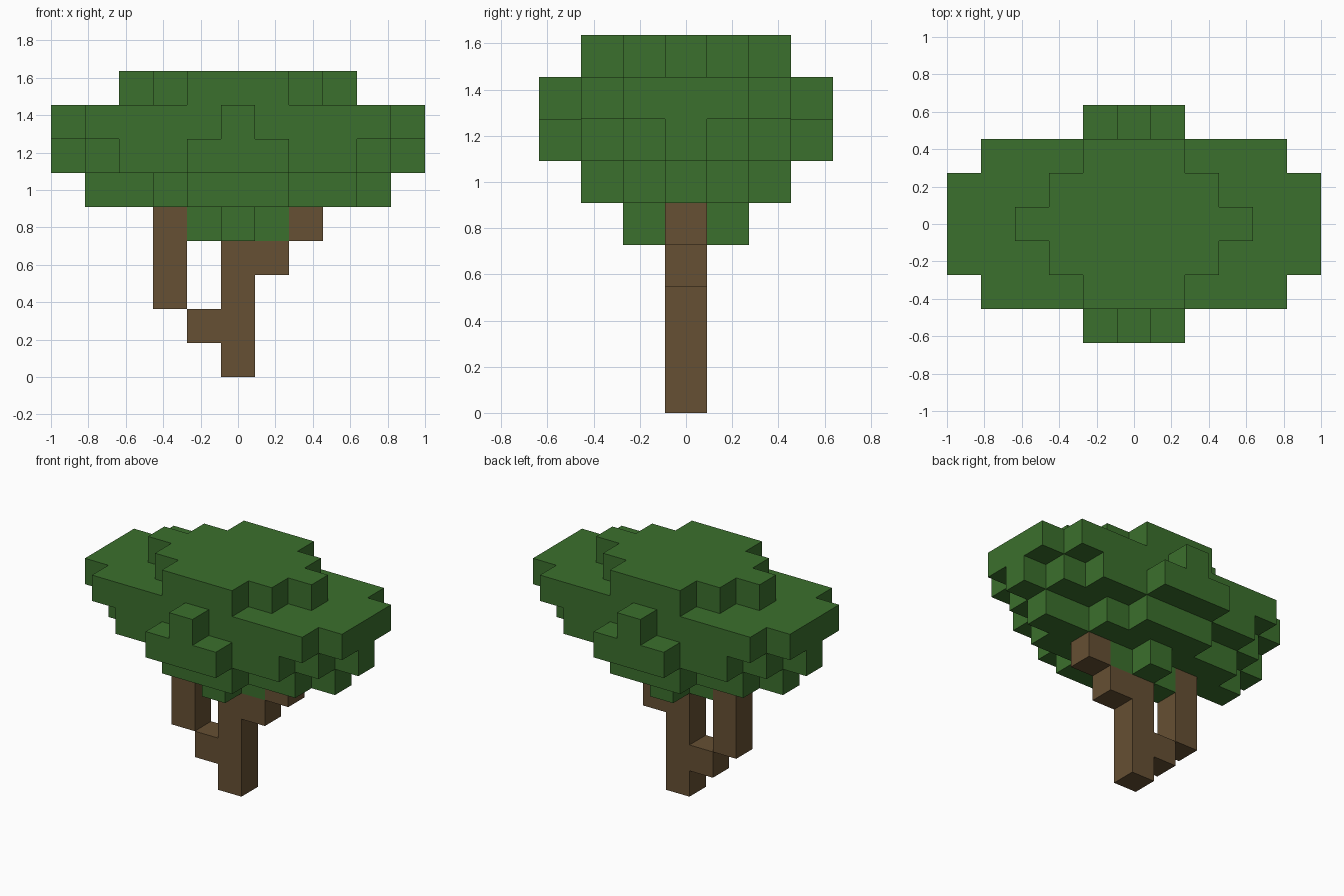
import bpy
import bmesh
from mathutils import Vector

if "Cube" in bpy.data.objects:
    bpy.data.objects.remove(bpy.data.objects["Cube"], do_unlink=True)

S = 2 / 11  # block edge length


def material(name, rgb):
    m = bpy.data.materials.new(name)
    m.use_nodes = True
    color = (*rgb, 1)
    m.diffuse_color = color
    m.node_tree.nodes["Principled BSDF"].inputs["Base Color"].default_value = color
    return m


def layer(k, *widths):
    """Symmetric layer: half-width of the row at each distance from the middle row."""
    return {(i, j * s, k) for j, w in enumerate(widths) for s in (-1, 1)
            for i in range(-w, w + 1)}


# Crown, from the bottom layer to the top
leaves = layer(4, 1, 0) | layer(5, 4, 2, 1) | layer(6, 5, 4, 3, 1)
leaves |= layer(7, 5, 5, 4, 0) | layer(8, 3, 2, 1)
leaves |= {(3, -1, 5), (-3, 1, 5)}  # two offset blocks under the crown

# Trunk with a bent branch on each side
wood = {(0, 0, k) for k in range(4)}
wood |= {(-1, 0, 1)} | {(-2, 0, k) for k in (2, 3, 4)}
wood |= {(1, 0, 3), (2, 0, 4)}

AXES = [Vector(v) for v in ((1, 0, 0), (0, 1, 0), (0, 0, 1))]


def build_blocks(name, cells, solid, mat):
    """Make one mesh from the block faces that are not hidden by a neighbour."""
    bm = bmesh.new()
    for cell in cells:
        center = Vector(cell) + Vector((0, 0, 0.5))
        for a in range(3):
            for sign in (-1, 1):
                n = AXES[a] * sign
                if tuple(int(c + d) for c, d in zip(cell, n)) in solid:
                    continue
                u = AXES[(a + 1) % 3]
                v = n.cross(u)
                corners = (-u - v, u - v, u + v, v - u)
                bm.faces.new([bm.verts.new((center + (n + c) / 2) * S)
                              for c in corners])
    bmesh.ops.remove_doubles(bm, verts=bm.verts, dist=S / 100)
    mesh = bpy.data.meshes.new(name)
    bm.to_mesh(mesh)
    bm.free()
    mesh.materials.append(mat)
    obj = bpy.data.objects.new(name, mesh)
    bpy.context.collection.objects.link(obj)


solid = leaves | wood
build_blocks("crown", leaves, solid, material("leaf green", (0.044, 0.162, 0.026)))
build_blocks("trunk", wood, solid, material("bark brown", (0.133, 0.080, 0.033)))
